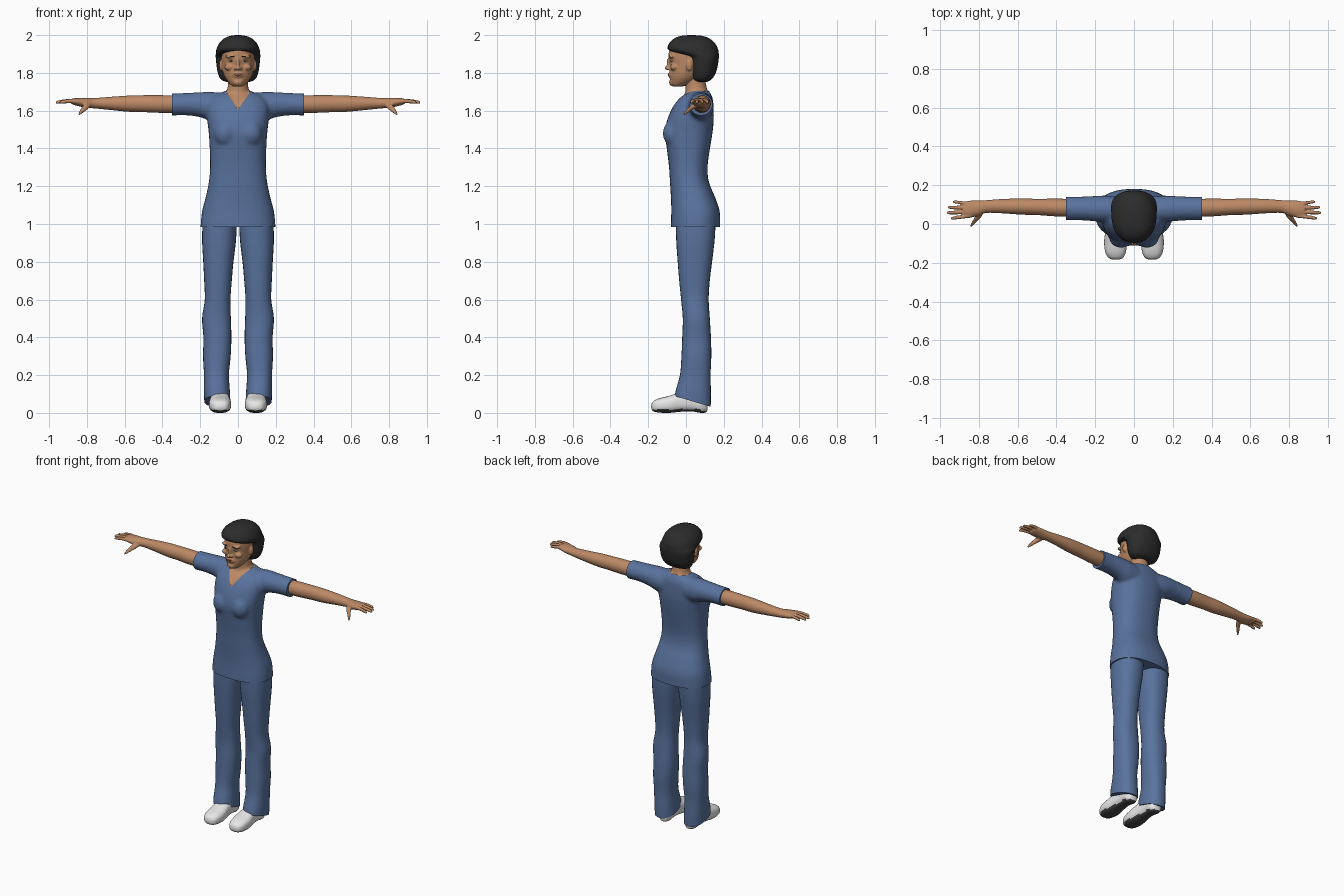
import bpy, bmesh, math
from mathutils import Matrix, Vector

cube = bpy.data.objects.get("Cube")
if cube:
    bpy.data.objects.remove(cube, do_unlink=True)


def material(name, *rgb):
    mat = bpy.data.materials.new(name)
    mat.use_nodes = True
    mat.diffuse_color = (*rgb, 1)
    shader = mat.node_tree.nodes["Principled BSDF"]
    shader.inputs["Base Color"].default_value = (*rgb, 1)
    shader.inputs["Roughness"].default_value = .8
    return mat


BLUE = material("scrubs blue", .1, .17, .34)
SKIN = material("skin", .5, .25, .13)
HAIR = material("hair black", .025, .025, .025)
WHITE = material("shoe white", .8, .8, .8)
SOLE = material("sole grey", .06, .06, .06)
LIP = material("lips", .33, .13, .08)
EYE = material("eye white", .6, .55, .5)


def blend(a, b, c, d, t):
    """Catmull-Rom blend between b and c."""
    return b + .5 * t * (c - a + t * (2 * a - 5 * b + 4 * c - d + t * (3 * (b - c) + d - a)))


def loft(bm, axis, rows, sides=24, power=2, steps=4):
    """Skin along an axis; each row is (position, u centre, u radius, v low, v high)."""
    padded = [rows[0], *rows, rows[-1]]
    smooth = []
    for i in range(len(rows) - 1):
        for s in range(steps):
            smooth.append([blend(*vals, s / steps) for vals in zip(*padded[i:i + 4])])
    smooth.append(rows[-1])
    rings = []
    for pos, centre, radius, low, high in smooth:
        ring = []
        for k in range(sides):
            angle = math.tau * k / sides
            c, s = math.cos(angle), math.sin(angle)
            u = centre + radius * math.copysign(abs(c) ** (2 / power), c)
            v = (low + high) / 2 + (high - low) / 2 * math.copysign(abs(s) ** (2 / power), s)
            point = {"x": (pos, u, v), "y": (u, pos, v), "z": (u, v, pos)}[axis]
            ring.append(bm.verts.new(point))
        rings.append(ring)
    faces = [bm.faces.new(rings[0]), bm.faces.new(rings[-1])]
    for a, b in zip(rings, rings[1:]):
        for k in range(sides):
            j = (k + 1) % sides
            faces.append(bm.faces.new((a[k], a[j], b[j], b[k])))
    bmesh.ops.recalc_face_normals(bm, faces=faces)


def blob(bm, centre, size):
    matrix = Matrix.Translation(centre) @ Matrix.Diagonal((*size, 1))
    bmesh.ops.create_uvsphere(bm, u_segments=20, v_segments=12, radius=1, matrix=matrix)


def cut(bm, point, normal, clear=True):
    """Slice the mesh; optionally drop the side the normal points to and cap it."""
    geom = bm.verts[:] + bm.edges[:] + bm.faces[:]
    out = bmesh.ops.bisect_plane(bm, geom=geom, dist=.0001, plane_co=point,
                                 plane_no=normal, clear_outer=clear)
    if clear:
        edges = [e for e in out["geom_cut"] if isinstance(e, bmesh.types.BMEdge)]
        bmesh.ops.holes_fill(bm, edges=edges, sides=0)


def fuse(bm, voxel, rounds):
    """Merge overlapping volumes into one softly blended skin."""
    mesh = bpy.data.meshes.new("fuse")
    bm.to_mesh(mesh)
    ob = bpy.data.objects.new("fuse", mesh)
    bpy.context.collection.objects.link(ob)
    remesh = ob.modifiers.new("Remesh", "REMESH")
    remesh.mode = "VOXEL"
    remesh.voxel_size = voxel
    soften = ob.modifiers.new("Smooth", "SMOOTH")
    soften.factor, soften.iterations = .5, rounds
    bm.clear()
    bm.from_object(ob, bpy.context.evaluated_depsgraph_get())
    bpy.data.objects.remove(ob, do_unlink=True)
    bpy.data.meshes.remove(mesh)


def finish(bm, name, *mats, mirror=False):
    mesh = bpy.data.meshes.new(name)
    bm.to_mesh(mesh)
    bm.free()
    for mat in mats:
        mesh.materials.append(mat)
    mesh.shade_smooth()
    mesh.set_sharp_from_angle(angle=math.radians(50))
    ob = bpy.data.objects.new(name, mesh)
    bpy.context.collection.objects.link(ob)
    if mirror:
        ob.modifiers.new("Mirror", "MIRROR")
    return ob


# Tunic with sleeves and neck, blended together
bm = bmesh.new()
loft(bm, "z", [(.93, 0, .2, -.08, .18), (1, 0, .198, -.08, .181), (1.07, 0, .19, -.078, .178),
               (1.14, 0, .172, -.08, .155), (1.22, 0, .155, -.085, .122), (1.3, 0, .148, -.09, .114),
               (1.4, 0, .15, -.102, .127), (1.48, 0, .155, -.112, .14), (1.55, 0, .163, -.1, .147),
               (1.62, 0, .165, -.07, .146), (1.67, 0, .14, -.032, .14), (1.7, 0, .08, .01, .125)],
     32, 2.4)
loft(bm, "z", [(1.6, 0, .07, .01, .12), (1.68, 0, .068, -.005, .122),
               (1.72, 0, .06, -.008, .115), (1.79, 0, .055, -.01, .1)])
for side in (1, -1):
    loft(bm, "x", [(.04 * side, .075, .065, 1.54, 1.69), (.14 * side, .077, .07, 1.545, 1.7),
                   (.2 * side, .079, .066, 1.565, 1.698), (.28 * side, .08, .061, 1.575, 1.694),
                   (.38 * side, .08, .062, 1.572, 1.69)])
    blob(bm, (.067 * side, -.068, 1.48), (.062, .055, .07))
fuse(bm, .01, 7)
cut(bm, (0, 0, .983), (0, 0, -1))
for side in (1, -1):
    cut(bm, (.35 * side, 0, 0), (side, 0, 0))
    cut(bm, (0, 0, 1.605), (1.45 * side, 0, -1), False)
COLLAR = 1.705
cut(bm, (0, 0, COLLAR), (0, 0, 1), False)
for face in bm.faces:
    c = face.calc_center_median()
    in_vee = c.y < .05 and c.z - 1.605 > 1.45 * abs(c.x)
    face.material_index = int(in_vee or c.z > COLLAR)
# Sink the bare skin slightly so the neckline reads as an edge
bm.normal_update()
for vert in [v for v in bm.verts if all(f.material_index for f in v.link_faces)]:
    vert.co -= vert.normal * .004
finish(bm, "tunic_and_neck", BLUE, SKIN)

# Arms with hands
bm = bmesh.new()
loft(bm, "x", [(.3, .083, .046, 1.588, 1.68), (.4, .085, .046, 1.588, 1.682), (.5, .088, .042, 1.592, 1.682),
               (.58, .09, .042, 1.594, 1.68), (.68, .092, .037, 1.604, 1.673), (.76, .09, .033, 1.612, 1.667),
               (.8, .082, .039, 1.615, 1.668), (.85, .076, .044, 1.625, 1.668), (.88, .074, .036, 1.634, 1.664)])
for tip, root_y, tip_y, width in ((.945, .042, .03, .0095), (.965, .063, .058, .01),
                                  (.96, .084, .086, .0095), (.935, .105, .114, .0085)):
    mid = (.84 + tip) / 2
    loft(bm, "x", [(.84, root_y, width, 1.636, 1.66), (mid, (root_y + tip_y) / 2, width, 1.64, 1.662),
                   (tip - .01, tip_y, width * .85, 1.636, 1.654), (tip, tip_y, width * .4, 1.638, 1.646)], 12)
loft(bm, "y", [(.07, .79, .02, 1.62, 1.65), (.035, .805, .017, 1.605, 1.636),
               (.01, .825, .012, 1.588, 1.611), (-.012, .84, .006, 1.575, 1.588)], 12)
fuse(bm, .004, 3)
finish(bm, "arms_and_hands", SKIN, mirror=True)

# Trouser legs with a slanted hem
bm = bmesh.new()
loft(bm, "z", [(.01, .107, .068, -.06, .13), (.1, .111, .069, -.058, .132), (.2, .114, .066, -.032, .13),
               (.3, .112, .073, -.024, .134), (.4, .109, .074, -.02, .132), (.5, .114, .076, -.017, .126),
               (.6, .108, .068, -.026, .12), (.7, .106, .073, -.036, .126), (.8, .104, .08, -.044, .138),
               (.92, .1, .09, -.052, .152), (1.04, .096, .09, -.055, .158)], 28, 2.3)
cut(bm, (.1, -.055, .088), (0, -.3, -1))
finish(bm, "trouser_legs", BLUE, mirror=True)

# Shoes, with the underside coloured as the sole
bm = bmesh.new()
loft(bm, "y", [(-.184, .094, .012, .025, .04), (-.175, .094, .036, .01, .06), (-.145, .095, .053, .002, .076),
               (-.09, .095, .059, 0, .09), (-.03, .095, .052, .006, .11), (.03, .096, .047, .008, .125),
               (.08, .096, .046, 0, .12), (.108, .096, .03, .004, .1), (.114, .096, .014, .02, .07)], 28, 2.6)
bm.normal_update()
for face in bm.faces:
    face.material_index = int(face.normal.z < -.6 and face.calc_center_median().z < .02)
finish(bm, "shoes", WHITE, SOLE, mirror=True)

# Head with facial relief
bm = bmesh.new()
loft(bm, "z", [(1.727, 0, .024, -.07, -.02), (1.742, 0, .044, -.082, .025), (1.77, 0, .066, -.086, .07),
               (1.8, 0, .079, -.087, .1), (1.84, 0, .086, -.086, .13), (1.88, 0, .088, -.092, .14),
               (1.92, 0, .083, -.088, .13), (1.96, 0, .06, -.055, .1)])
blob(bm, (0, -.091, 1.85), (.009, .012, .032))
blob(bm, (0, -.099, 1.825), (.014, .015, .01))
blob(bm, (0, -.074, 1.75), (.026, .016, .018))
blob(bm, (0, -.083, 1.79), (.03, .012, .016))
for side in (1, -1):
    blob(bm, (.014 * side, -.09, 1.822), (.009, .011, .008))
    blob(bm, (.036 * side, -.074, 1.887), (.032, .017, .01))
    blob(bm, (.046 * side, -.062, 1.83), (.026, .022, .018))
    blob(bm, (.088 * side, .018, 1.84), (.012, .018, .03))
fuse(bm, .005, 3)
finish(bm, "head", SKIN)

# Short rounded hair, drawn back from the face below the hairline
bm = bmesh.new()
loft(bm, "z", [(1.752, 0, .06, .06, .11), (1.765, 0, .09, .035, .135), (1.8, 0, .107, .022, .158),
               (1.85, 0, .115, .016, .17), (1.885, 0, .118, .002, .174), (1.905, 0, .117, -.06, .173),
               (1.925, 0, .114, -.096, .17), (1.955, 0, .101, -.09, .155), (1.98, 0, .077, -.066, .128),
               (1.995, 0, .045, -.03, .09), (2, 0, .012, .015, .045)], 32, 2.2)
finish(bm, "hair", HAIR)

# Lips, eyes, irises and brows
bm = bmesh.new()
blob(bm, (0, -.089, 1.794), (.022, .0075, .0045))
blob(bm, (0, -.088, 1.786), (.019, .0075, .005))
finish(bm, "lips", LIP)
for name, mat, centre, size in (("eyes", EYE, (.036, -.077, 1.864), (.014, .008, .0055)),
                                ("irises", HAIR, (.036, -.083, 1.864), (.005, .003, .005)),
                                ("brows", HAIR, (.037, -.086, 1.887), (.02, .005, .003))):
    bm = bmesh.new()
    blob(bm, centre, size)
    if name == "brows":
        bmesh.ops.rotate(bm, verts=bm.verts, cent=Vector(centre), matrix=Matrix.Rotation(.3, 3, "Z"))
    finish(bm, name, mat, mirror=True)
